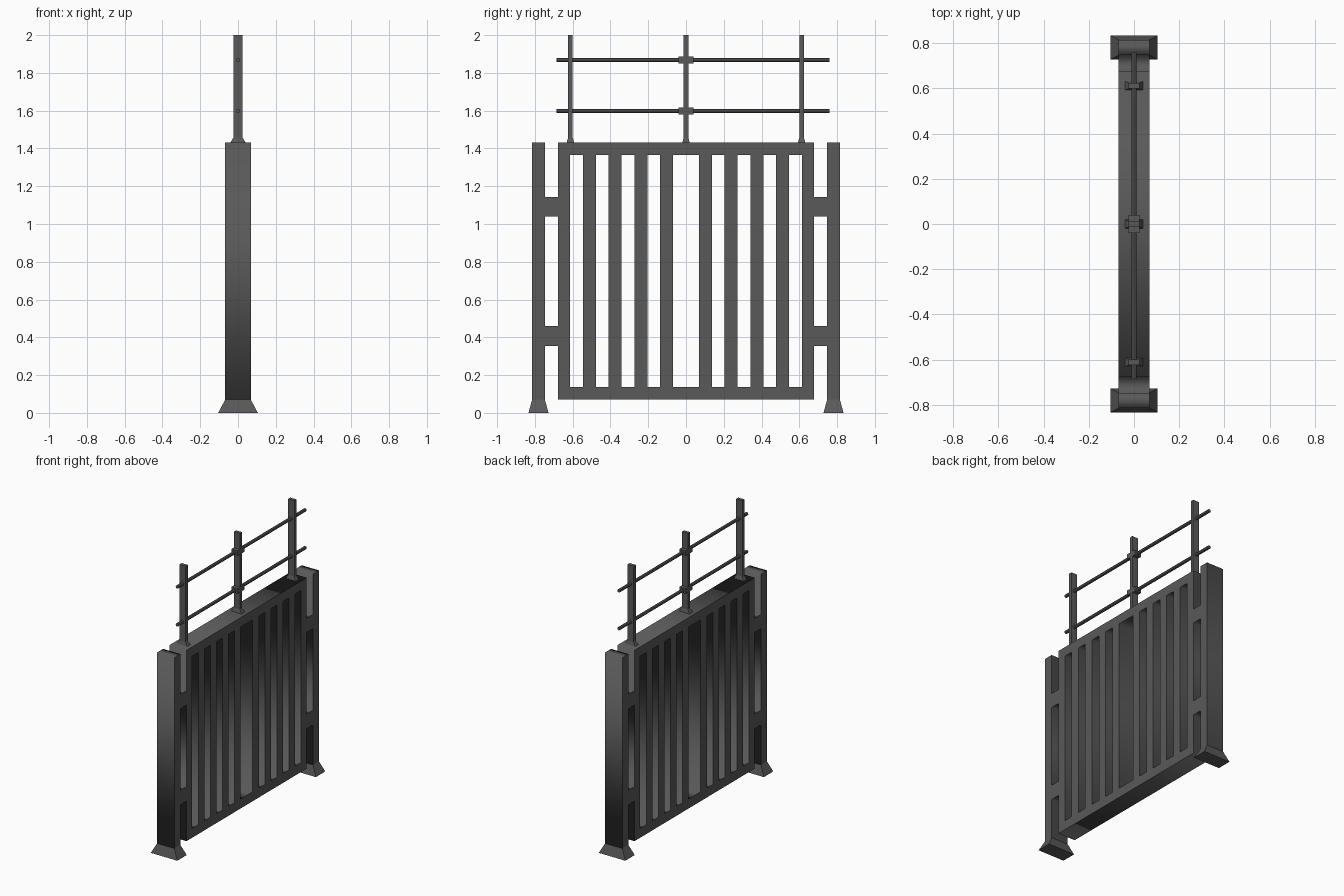
import bpy, bmesh, math

if "Cube" in bpy.data.objects:
    bpy.data.objects.remove(bpy.data.objects["Cube"])

D = 0.068            # half depth of the panel
dark = bpy.data.materials.new("dark_metal")
dark.diffuse_color = (0.1, 0.1, 0.1, 1)
dark.use_nodes = True
dark.node_tree.nodes["Principled BSDF"].inputs["Base Color"].default_value = dark.diffuse_color


def add_bm(name, bm):
    bmesh.ops.recalc_face_normals(bm, faces=bm.faces)
    me = bpy.data.meshes.new(name)
    bm.to_mesh(me)
    bm.free()
    ob = bpy.data.objects.new(name, me)
    me.materials.append(dark)
    bpy.context.collection.objects.link(ob)
    return ob


def taper(name, y, z0, z1, bottom, top):
    """Box between z0 and z1 with (half x, half y) sizes at each end."""
    bm = bmesh.new()
    bmesh.ops.create_cube(bm, size=2)
    for v in bm.verts:
        hx, hy = bottom if v.co.z < 0 else top
        v.co = (v.co.x * hx, y + v.co.y * hy, z0 if v.co.z < 0 else z1)
    return add_bm(name, bm)


def rect(a, b, z0, z1):
    return [(a, z0), (b, z0), (b, z1), (a, z1)]


# gate panel with side posts: filled outline with rectangular openings
half = [(.678, .07), (.678, .355), (.747, .355), (.747, .07), (.815, .07), (.815, 1.432),
        (.747, 1.432), (.747, 1.144), (.678, 1.144), (.678, 1.432)]
loops = [half + [(-y, z) for y, z in reversed(half)], rect(-.069, .069, .138, 1.365)]
for s in (-1, 1):
    loops.append(rect(s * .678, s * .747, .46, 1.041))
    for i in range(4):
        a = .137 + .136 * i
        loops.append(rect(s * a, s * (a + .068), .138, 1.365))
cu = bpy.data.curves.new("gate_panel", 'CURVE')
cu.dimensions = '2D'
cu.fill_mode = 'BOTH'
cu.extrude = D
for pts in loops:
    sp = cu.splines.new('POLY')
    sp.points.add(len(pts) - 1)
    for p, (y, z) in zip(sp.points, pts):
        p.co = (y, z, 0, 1)
    sp.use_cyclic_u = True
panel = bpy.data.objects.new("gate_panel", cu)
cu.materials.append(dark)
bpy.context.collection.objects.link(panel)
panel.rotation_euler = (math.pi / 2, 0, math.pi / 2)
bpy.context.view_layer.objects.active = panel
panel.select_set(True)
bpy.ops.object.convert(target='MESH')

# flared feet of the side posts
for s in (-1, 1):
    taper("post_foot", s * .781, 0, .07, (.105, .053), (D, .034))

# railing uprights with small flared bases
for y in (-.612, 0, .612):
    taper("railing_upright", y, 1.43, 2.0, (.024, .012), (.024, .012))
    taper("upright_base", y, 1.43, 1.458, (.041, .02), (.024, .012))

# horizontal rods and centre couplings
for z in (1.598, 1.868):
    bm = bmesh.new()
    bmesh.ops.create_cone(bm, cap_ends=True, segments=8, radius1=.0115, radius2=.0115, depth=1.445)
    ob = add_bm("railing_rod", bm)
    ob.rotation_euler = (math.pi / 2, 0, 0)
    ob.location = (0, .036, z)
    taper("rod_coupling", 0, z - .018, z + .018, (.0245, .039), (.0245, .039))
